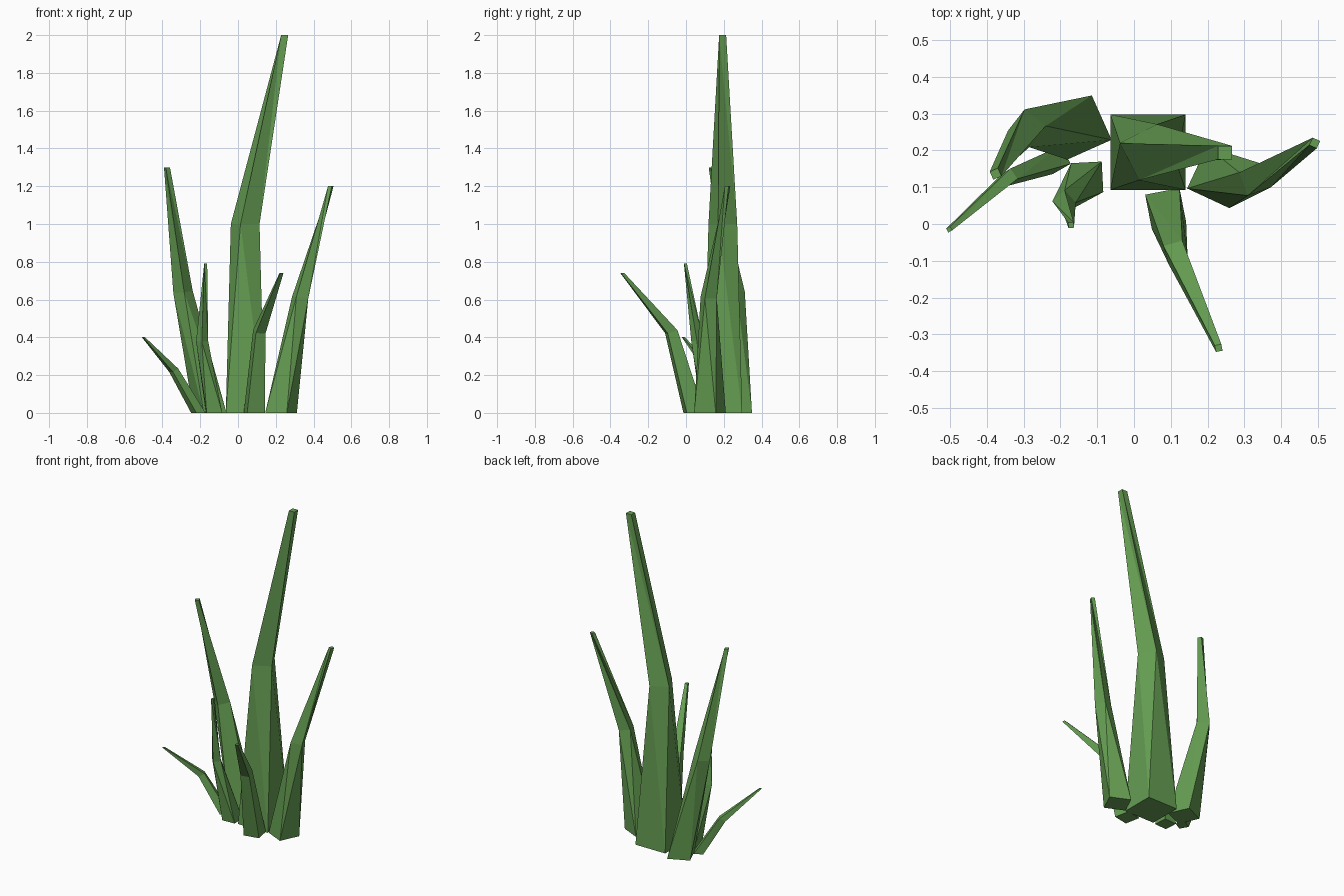
import bpy, bmesh
from math import cos, sin, radians, sqrt, hypot

if "Cube" in bpy.data.objects:
    bpy.data.objects.remove(bpy.data.objects["Cube"])

green = bpy.data.materials.new("leaf green")
green.diffuse_color = (0.13, 0.34, 0.085, 1)
green.use_nodes = True
green.node_tree.nodes["Principled BSDF"].inputs["Base Color"].default_value = green.diffuse_color


def ring(bm, x, y, z, side, angle, slope=(0, 0)):
    """Square section whose first corner lies at the given angle."""
    r = side / sqrt(2)
    verts = []
    for i in range(4):
        a = radians(angle + 90 * i)
        dx, dy = r * cos(a), r * sin(a)
        verts.append(bm.verts.new((x + dx, y + dy, z - slope[0] * dx - slope[1] * dy)))
    return verts


def blade(name, base, mid, tip, sides, angle, twist):
    """Tapering square blade: twisted lower half, bent upper half."""
    bm = bmesh.new()
    # the middle section leans with the blade
    lx, ly, h = tip[0] - base[0], tip[1] - base[1], tip[2]
    slope = (0.6 * lx / h, 0.6 * ly / h) if hypot(lx, ly) / h > 0.15 else (0, 0)
    rings = [ring(bm, *base, 0, sides[0], angle),
             ring(bm, *mid, sides[1], angle + twist, slope),
             ring(bm, *tip, sides[2], angle)]
    for lo, hi in zip(rings, rings[1:]):
        for i in range(4):
            j = (i + 1) % 4
            bm.faces.new((lo[i], lo[j], hi[i]))
            bm.faces.new((lo[j], hi[j], hi[i]))
    bm.faces.new(rings[0][::-1])
    bm.faces.new(rings[-1])
    bmesh.ops.recalc_face_normals(bm, faces=bm.faces)
    mesh = bpy.data.meshes.new(name)
    bm.to_mesh(mesh)
    bm.free()
    mesh.materials.append(green)
    bpy.context.collection.objects.link(bpy.data.objects.new(name, mesh))


# name, base centre, middle centre, tip centre, section sides, angle, twist
blade("tall_blade", (0.038, 0.195), (0.038, 0.195, 1.0), (0.247, 0.194, 2.0),
      (0.205, 0.113, 0.037), 45, 27)
blade("back_left_blade", (-0.148, 0.262), (-0.291, 0.26, 0.64), (-0.376, 0.136, 1.3),
      (0.132, 0.073, 0.024), 69, 28)
blade("right_blade", (0.228, 0.127), (0.329, 0.12, 0.61), (0.491, 0.22, 1.2),
      (0.126, 0.067, 0.022), 20, 45)
blade("front_blade", (0.086, 0.042), (0.113, -0.078, 0.43), (0.23, -0.337, 0.74),
      (0.095, 0.053, 0.018), 56, 5)
blade("small_upright_blade", (-0.127, 0.126), (-0.19, 0.06, 0.38), (-0.171, -0.003, 0.79),
      (0.083, 0.045, 0.015), 48, 39)
blade("low_left_blade", (-0.21, 0.174), (-0.34, 0.127, 0.225), (-0.502, -0.015, 0.402),
      (0.056, 0.034, 0.012), 75, 5)
